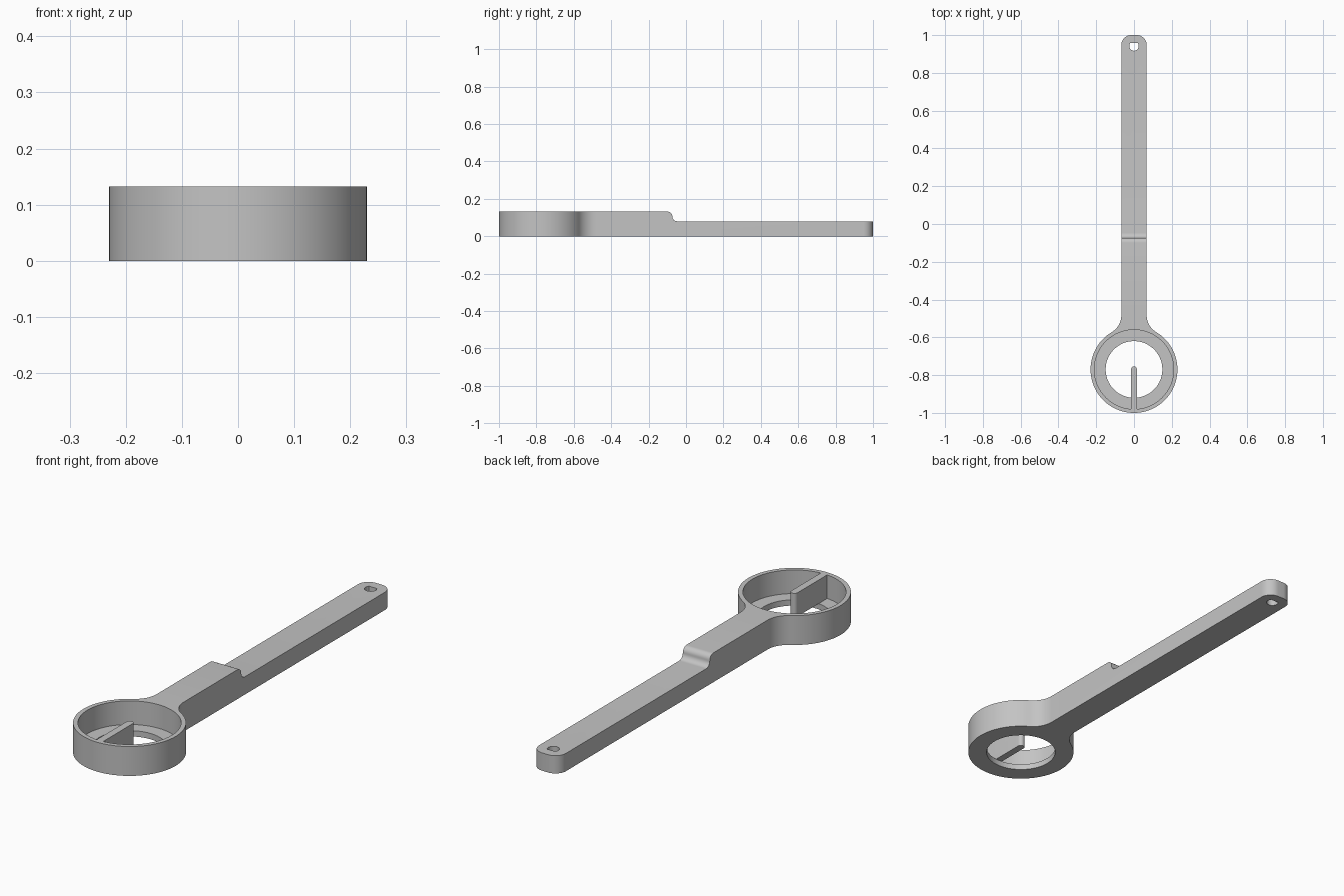
import bpy, bmesh
from math import pi, sin, cos, sqrt, atan2, radians

cube = bpy.data.objects.get("Cube")
if cube:
    bpy.data.objects.remove(cube)

RING_Y, RING_R = -0.77, 0.23
BORE_R, HOLE_R = 0.21, 0.15
HALF_W, FILLET = 0.067, 0.105
TOP, THIN, LIP = 0.132, 0.08, 0.026

grey = bpy.data.materials.new("plain grey")
grey.use_nodes = True
colour = (0.55, 0.55, 0.55, 1)
grey.diffuse_color = colour
grey.node_tree.nodes["Principled BSDF"].inputs["Base Color"].default_value = colour


def arc(cx, cy, r, a0, a1, n):
    """Points along an arc, both ends included."""
    return [(cx + r * cos(a0 + (a1 - a0) * i / n),
             cy + r * sin(a0 + (a1 - a0) * i / n)) for i in range(n + 1)]


def prism(name, outline, lo, hi, axis="z"):
    """Extrude a closed outline along z (xy outline) or x (yz outline)."""
    bm = bmesh.new()
    place = (lambda a, b: (a, b, lo)) if axis == "z" else (lambda a, b: (lo, a, b))
    face = bm.faces.new([bm.verts.new(place(a, b)) for a, b in outline])
    new = bmesh.ops.extrude_face_region(bm, geom=[face])["geom"]
    step = (0, 0, hi - lo) if axis == "z" else (hi - lo, 0, 0)
    bmesh.ops.translate(bm, vec=step, verts=[v for v in new if isinstance(v, bmesh.types.BMVert)])
    bmesh.ops.recalc_face_normals(bm, faces=bm.faces)
    mesh = bpy.data.meshes.new(name)
    bm.to_mesh(mesh)
    bm.free()
    mesh.materials.append(grey)
    obj = bpy.data.objects.new(name, mesh)
    bpy.context.collection.objects.link(obj)
    return obj


def combine(target, tool, operation):
    """Apply a boolean and remove the tool."""
    bpy.context.view_layer.objects.active = target
    mod = target.modifiers.new(operation, "BOOLEAN")
    mod.operation, mod.object, mod.solver = operation, tool, "EXACT"
    bpy.ops.object.modifier_apply(modifier=mod.name)
    bpy.data.objects.remove(tool)


# Right half of the outline: ring, neck fillet, rounded handle end
neck_x = HALF_W + FILLET
neck_y = RING_Y + sqrt((RING_R + FILLET) ** 2 - neck_x ** 2)
join = atan2(neck_y - RING_Y, neck_x)
corner = 0.052
half = arc(0, RING_Y, RING_R, -pi / 2, join, 48)
half += arc(neck_x, neck_y, FILLET, join - pi, -pi, 14)[1:]
half += arc(HALF_W - corner, 1 - corner, corner, 0, pi / 2, 12)
mirrored = [(-x, y) for x, y in reversed(half[1:])]
body = prism("ring_and_handle", half + mirrored, 0, TOP)

# Rounded step down to the thinner grip
r = (TOP - THIN) / 2
step_y = -0.073
step = arc(step_y - r, TOP - r, r, pi / 2, 0, 8)
step += arc(step_y + r, THIN + r, r, pi, 1.5 * pi, 8)[1:]
step += [(1.2, THIN), (1.2, 0.3), (step_y - r, 0.3)]
combine(body, prism("step_cutter", step, -0.2, 0.2, "x"), "DIFFERENCE")

# Bore with a lip around the open floor
for radius, low in ((BORE_R, LIP), (HOLE_R, -0.1)):
    circle = arc(0, RING_Y, radius, 0, 2 * pi, 96)[:-1]
    combine(body, prism("bore_cutter", circle, low, 0.3), "DIFFERENCE")

# Hanging hole with a flat outer side
flat = radians(40)
hang = arc(0, 0.942, 0.025, pi - flat, 2 * pi + flat, 28)
combine(body, prism("hang_hole_cutter", hang, -0.1, 0.3), "DIFFERENCE")

# Thin pointer fin from the ring wall to the centre
w = 0.016
fin = [(-w, RING_Y - 0.215), (w, RING_Y - 0.215)] + arc(0, RING_Y, w, 0, pi, 12)
combine(body, prism("pointer_fin", fin, LIP, TOP), "UNION")

bpy.ops.object.select_all(action="DESELECT")
body.select_set(True)
bpy.context.view_layer.objects.active = body
bpy.ops.object.shade_smooth_by_angle(angle=radians(30))
